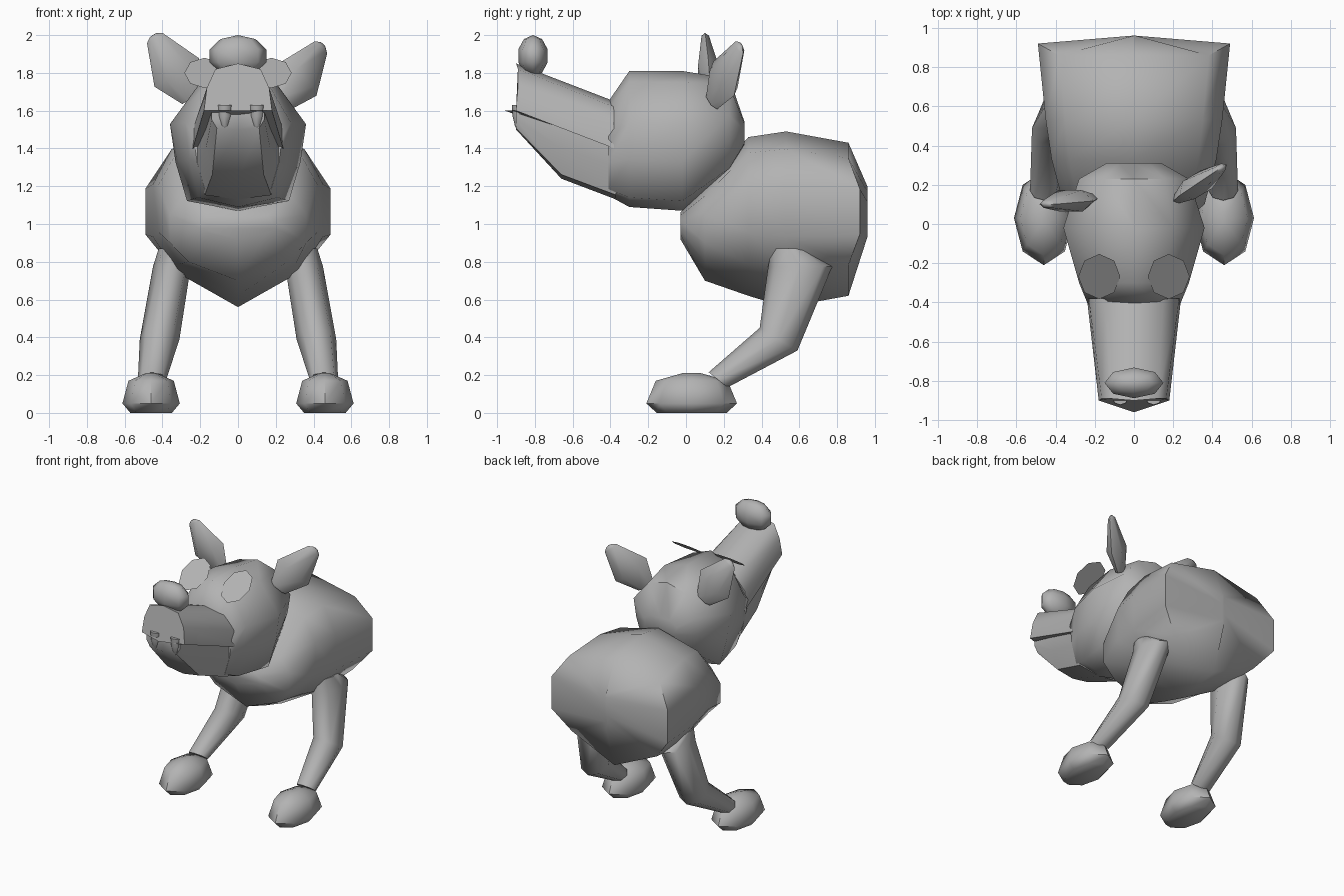
import bpy
import bmesh
from math import sin, cos, pi, radians
from mathutils import Vector

cube = bpy.data.objects.get("Cube")
if cube:
    bpy.data.objects.remove(cube, do_unlink=True)

grey = bpy.data.materials.new("clay_grey")
grey.use_nodes = True
colour = (0.45, 0.45, 0.45, 1)
grey.diffuse_color = colour
grey.node_tree.nodes["Principled BSDF"].inputs["Base Color"].default_value = colour


def finish(name, bm, angle=55):
    """Turn a bmesh into a shaded object."""
    bmesh.ops.recalc_face_normals(bm, faces=bm.faces)
    mesh = bpy.data.meshes.new(name)
    bm.to_mesh(mesh)
    bm.free()
    mesh.materials.append(grey)
    obj = bpy.data.objects.new(name, mesh)
    bpy.context.collection.objects.link(obj)
    bpy.ops.object.select_all(action="DESELECT")
    obj.select_set(True)
    bpy.context.view_layer.objects.active = obj
    bpy.ops.object.shade_smooth_by_angle(angle=radians(angle))
    return obj


def loft(name, rings, angle=55):
    """Skin a list of closed rings and cap both ends."""
    bm = bmesh.new()
    rows = [[bm.verts.new(p) for p in ring] for ring in rings]
    n = len(rows[0])
    for a, b in zip(rows, rows[1:]):
        for i in range(n):
            j = (i + 1) % n
            bm.faces.new((a[i], a[j], b[j], b[i]))
    bm.faces.new(rows[0])
    bm.faces.new(rows[-1])
    return finish(name, bm, angle)


def mirrored(half):
    """Close a half section running from the top centre to the bottom centre."""
    return half + [(-x, y, z) for x, y, z in half[-2:0:-1]]


def section(profile, y, width, low, high, bulge=0):
    return mirrored([(px * width, y + (bulge if px == 1 else 0), low + t * (high - low))
                     for px, t in profile])


def oval(centre, u, v, sides=8):
    return [Vector(centre) + cos(2 * pi * i / sides) * Vector(u)
            + sin(2 * pi * i / sides) * Vector(v) for i in range(sides)]


# Body: heavy barrel, narrow at the chest and blunt at the rump
barrel = [(0, 1), (.78, .9), (1, .7), (1, .4), (.73, .2), (0, 0)]
loft("body", [section(barrel, *r) for r in (
    (-.03, .2, .92, 1.06),
    (.10, .36, .70, 1.2),
    (.33, .42, .62, 1.46),
    (.53, .45, .56, 1.49),
    (.86, .49, .62, 1.43, .06),
    (.96, .01, .93, 1.2))], 70)

# Skull
skull = [(0, 1), (.55, .92), (1, .62), (.92, .35), (.75, .07), (0, 0)]
loft("head", [section(skull, *r) for r in (
    (.31, .14, 1.42, 1.54),
    (.23, .28, 1.26, 1.77),
    (-.02, .36, 1.07, 1.81),
    (-.30, .28, 1.09, 1.81),
    (-.41, .235, 1.15, 1.65))], 60)

# Upturned upper snout
loft("snout", [mirrored(h) for h in (
    [(0, -.90, 1.85), (.12, -.89, 1.82), (.165, -.89, 1.72), (.18, -.90, 1.6), (0, -.96, 1.6)],
    [(0, -.38, 1.65), (.15, -.38, 1.62), (.23, -.38, 1.53), (.24, -.38, 1.4), (0, -.38, 1.4)])])

# Lower jaw
chin = [(0, 1), (1, 1), (1, .6), (.8, .08), (0, 0)]
loft("lower_jaw", [section(chin, *r) for r in (
    (-.90, .14, 1.5, 1.59),
    (-.66, .17, 1.24, 1.51),
    (-.37, .22, 1.13, 1.42))])

# Nose ball
bm = bmesh.new()
bmesh.ops.create_uvsphere(bm, u_segments=8, v_segments=5, radius=1)
for v in bm.verts:
    v.co = (v.co.x * .158, -.81 + v.co.y * .082, 1.89 + v.co.z * .11)
finish("nose", bm, 80)

# Fangs hanging from the upper lip
for side, x in (("right", -.07), ("left", .10)):
    loft(side + "_fang", [oval((x, -.89, z), (r, 0, 0), (0, r * .8, 0)) for z, r in (
        (1.63, .04), (1.57, .035), (1.52, .02), (1.5, .006))], 80)

# Flat eye discs tilted up at the front
for side, s in (("right", -1), ("left", 1)):
    bm = bmesh.new()
    bm.faces.new([bm.verts.new(p) for p in
                  oval((s * .177, -.268, 1.8), (.107, 0, 0), (0, .115, .08))])
    finish(side + "_eye", bm)


def ear(name, base, tip, wide, thickness):
    """Flattened leaf that swells above its base and narrows to the tip."""
    base, tip = Vector(base), Vector(tip)
    axis = tip - base
    wide = Vector(wide)
    wide = (wide - wide.project(axis)).normalized()
    thin = axis.cross(wide).normalized() * thickness
    loft(name, [oval(base + axis * t, wide * w, thin * w, 6) for t, w in (
        (0, .065), (.4, .14), (.95, .05), (1, .02))], 60)


ear("right_ear", (-.24, .13, 1.67), (-.45, .10, 2), (.24, 0, .14), .45)
ear("left_ear", (.24, .14, 1.65), (.45, .29, 1.95), (.2, .12, -.18), .45)

# Legs bend forward at the knee; feet are flat-soled pads
leg_rings = ((.36, .545, .87, .09, 0, .06), (.35, .605, .775, .17, 0, .1),
             (.415, .49, .39, .10, -.06, .105), (.455, .17, .175, .05, -.04, .075))
foot_rings = ((0, .11, .185), (.05, .152, .24), (.17, .12, .19), (.21, .03, .05))
for side, s in (("right", -1), ("left", 1)):
    loft(side + "_leg", [oval((s * x, y, z), (0, uy, uz), (rx, 0, 0))
                         for x, y, z, uy, uz, rx in leg_rings], 60)
    loft(side + "_foot", [oval((s * .46, .03, z), (rx, 0, 0), (0, ry, 0))
                          for z, rx, ry in foot_rings], 60)
